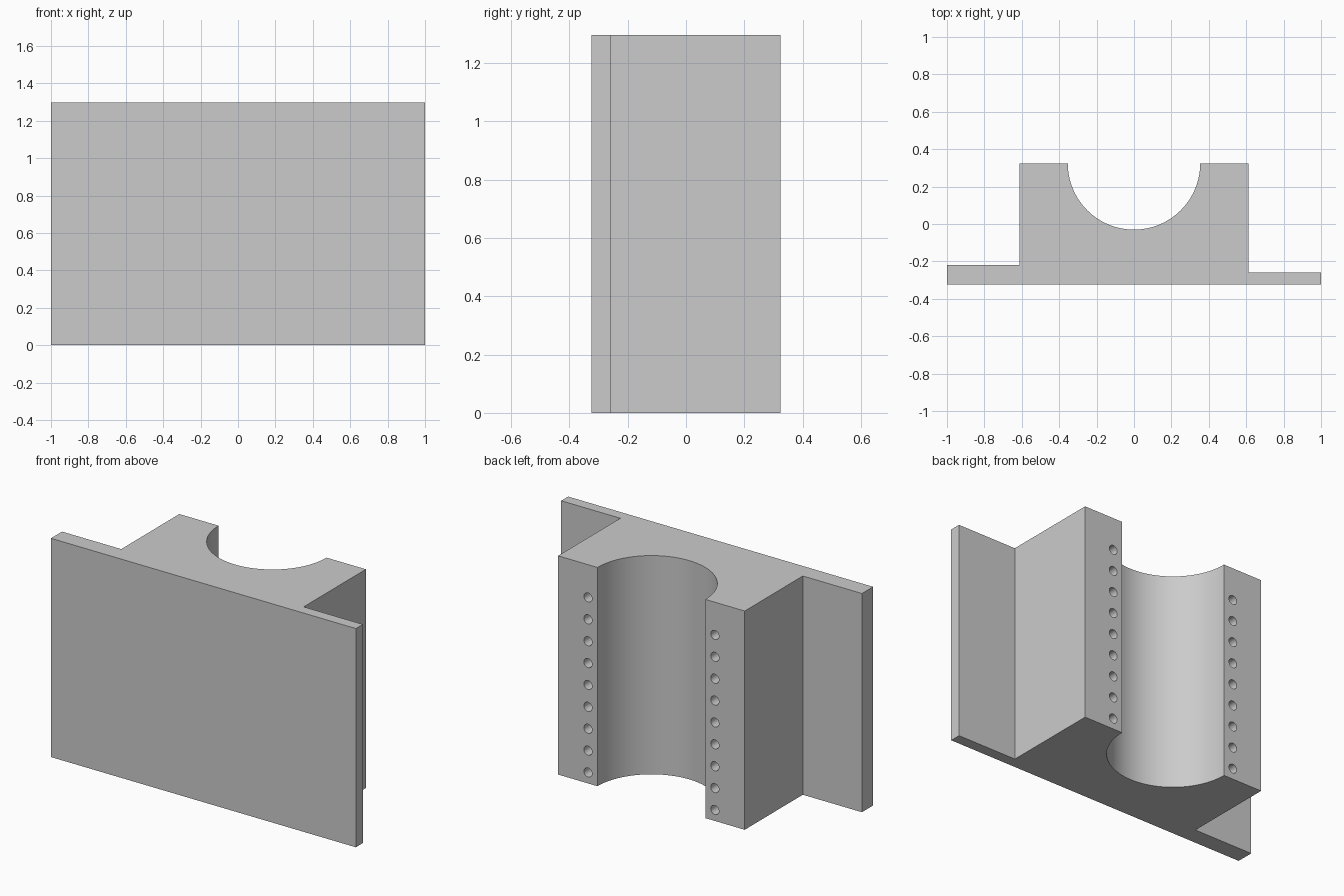
import bpy, bmesh, math
from mathutils import Matrix

cube = bpy.data.objects.get("Cube")
if cube:
    bpy.data.objects.remove(cube, do_unlink=True)

HEIGHT = 1.297
FRONT, BACK = -0.324, 0.324
BLOCK_X = 0.612
GROOVE_R = 0.354
PITCH = HEIGHT / 10
HOLE_X, HOLE_R, HOLE_DEPTH = 0.416, 0.027, 0.2

grey = bpy.data.materials.new("plain grey")
grey.use_nodes = True
colour = (0.6, 0.6, 0.6, 1)
grey.diffuse_color = colour
grey.node_tree.nodes["Principled BSDF"].inputs["Base Color"].default_value = colour


def add_object(name, bm):
    bmesh.ops.recalc_face_normals(bm, faces=bm.faces)
    mesh = bpy.data.meshes.new(name)
    bm.to_mesh(mesh)
    bm.free()
    mesh.materials.append(grey)
    obj = bpy.data.objects.new(name, mesh)
    bpy.context.collection.objects.link(obj)
    return obj


# Plan profile: two unequal flanges and a block with a half-round groove
steps = 64
groove = [(GROOVE_R * math.cos(math.pi * i / steps),
           BACK - GROOVE_R * math.sin(math.pi * i / steps)) for i in range(steps + 1)]
profile = [(-1, FRONT), (1, FRONT), (1, -0.259), (BLOCK_X, -0.259), (BLOCK_X, BACK)]
profile += groove
profile += [(-BLOCK_X, BACK), (-BLOCK_X, -0.22), (-1, -0.22)]

bm = bmesh.new()
base = bm.faces.new([bm.verts.new((x, y, 0)) for x, y in profile])
top = bmesh.ops.extrude_face_region(bm, geom=[base])
bmesh.ops.translate(bm, vec=(0, 0, HEIGHT),
                    verts=[v for v in top["geom"] if isinstance(v, bmesh.types.BMVert)])
body = add_object("grooved_bracket", bm)

# Rows of blind holes in the back face, beside the groove
bm = bmesh.new()
for side in (-1, 1):
    for i in range(9):
        place = (Matrix.Translation((side * HOLE_X, BACK, PITCH * (i + 0.5)))
                 @ Matrix.Rotation(math.pi / 2, 4, 'X'))
        bmesh.ops.create_cone(bm, cap_ends=True, segments=24, radius1=HOLE_R,
                              radius2=HOLE_R, depth=2 * HOLE_DEPTH, matrix=place)
cutter = add_object("hole_cutter", bm)
cutter.hide_render = True

cut = body.modifiers.new("holes", 'BOOLEAN')
cut.operation = 'DIFFERENCE'
cut.solver = 'EXACT'
cut.object = cutter

bpy.ops.object.select_all(action='DESELECT')
body.select_set(True)
bpy.context.view_layer.objects.active = body
bpy.ops.object.modifier_apply(modifier=cut.name)
bpy.data.objects.remove(cutter, do_unlink=True)
bpy.ops.object.shade_smooth_by_angle(angle=math.radians(30))
